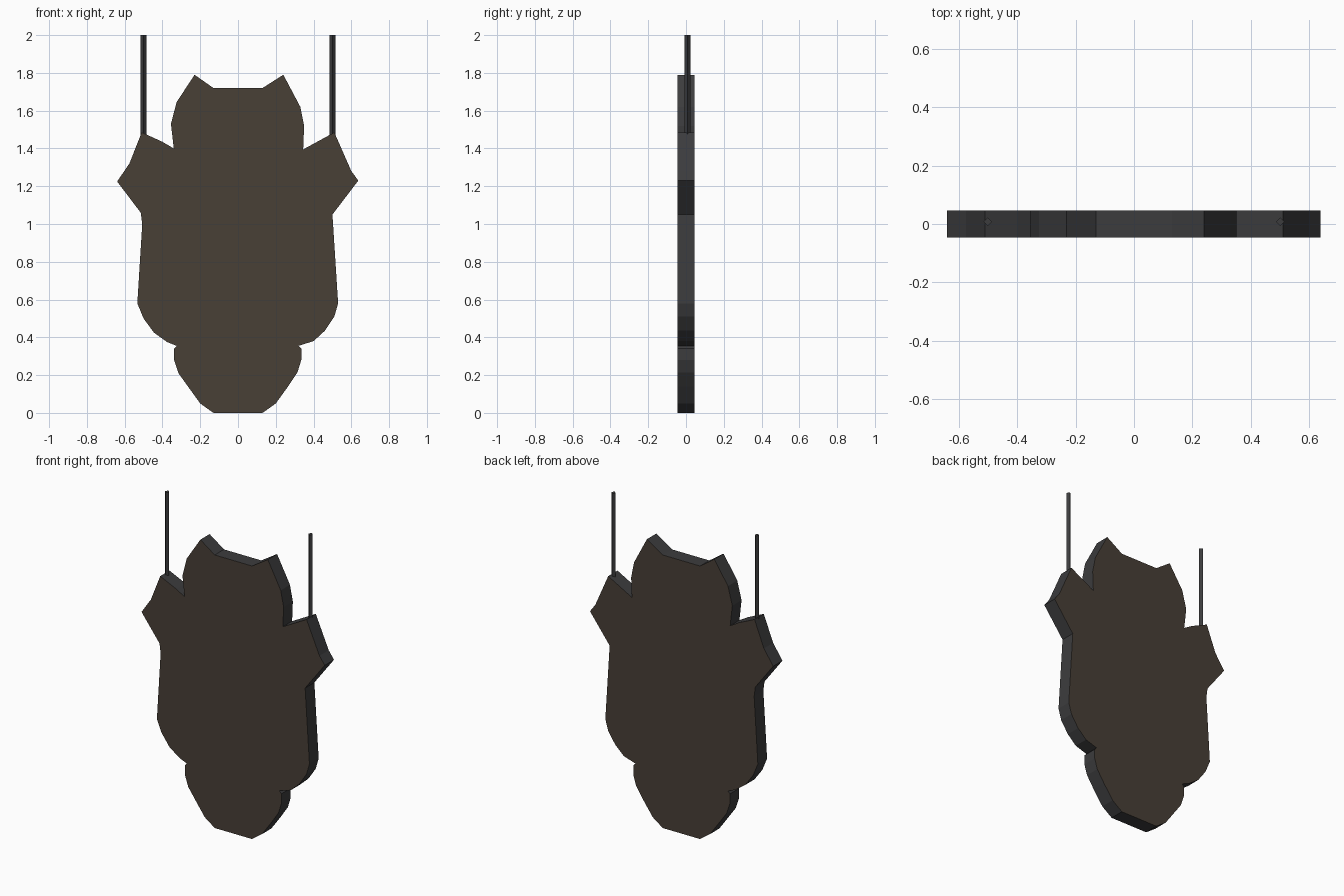
import bpy, bmesh, math

if "Cube" in bpy.data.objects:
    bpy.data.objects.remove(bpy.data.objects["Cube"])


def material(name, color):
    m = bpy.data.materials.new(name)
    m.diffuse_color = (*color, 1)
    m.use_nodes = True
    m.node_tree.nodes["Principled BSDF"].inputs["Base Color"].default_value = m.diffuse_color
    return m


wood = material("dark_wood", (0.065, 0.05, 0.037))
iron = material("dark_edge", (0.045, 0.045, 0.047))

# Sign silhouette in x, z, counter-clockwise from the bottom edge
OUTLINE = [
    (-.13, 0), (.13, 0), (.20, .05), (.265, .14), (.315, .215), (.335, .28),
    (.335, .34), (.32, .355), (.40, .38), (.46, .435), (.51, .51), (.53, .58),
    (.50, 1.05), (.637, 1.23), (.60, 1.28), (.51, 1.485), (.345, 1.395),
    (.35, 1.52), (.33, 1.62), (.24, 1.79), (.13, 1.72), (-.13, 1.72),
    (-.23, 1.79), (-.325, 1.645), (-.355, 1.53), (-.34, 1.40), (-.40, 1.435),
    (-.51, 1.485), (-.575, 1.32), (-.64, 1.225), (-.515, 1.06), (-.507, 1.0),
    (-.533, .58), (-.50, .50), (-.445, .425), (-.375, .375), (-.325, .355),
    (-.338, .34), (-.338, .28), (-.315, .21), (-.265, .14), (-.20, .05),
]
HALF = 0.046


def finish(name, bm, mats):
    bmesh.ops.recalc_face_normals(bm, faces=bm.faces)
    me = bpy.data.meshes.new(name)
    bm.to_mesh(me)
    bm.free()
    for m in mats:
        me.materials.append(m)
    ob = bpy.data.objects.new(name, me)
    bpy.context.collection.objects.link(ob)
    return ob


# Plate: wooden faces with a dark rim
bm = bmesh.new()
face = bm.faces.new([bm.verts.new((x, -HALF, z)) for x, z in OUTLINE])
ext = bmesh.ops.extrude_face_region(bm, geom=[face], use_keep_orig=True)
bmesh.ops.translate(bm, vec=(0, 2 * HALF, 0),
                    verts=[g for g in ext["geom"] if isinstance(g, bmesh.types.BMVert)])
for f in bm.faces:
    f.material_index = 1 if len(f.verts) == 4 else 0
bmesh.ops.triangulate(bm, faces=[f for f in bm.faces if len(f.verts) > 4])
finish("sign_plate", bm, [wood, iron])

# Hanging rods: four-sided, turned to a diamond section
for side, name in ((-1, "left_rod"), (1, "right_rod")):
    bm = bmesh.new()
    bottom, top = 1.47, 2.0
    bmesh.ops.create_cone(bm, cap_ends=True, segments=4, radius1=0.015,
                          radius2=0.015, depth=top - bottom)
    # keep a corner pointing along x
    for v in bm.verts:
        a = round(math.atan2(v.co.y, v.co.x) / (math.pi / 2)) * math.pi / 2
        v.co.x, v.co.y = 0.015 * math.cos(a), 0.015 * math.sin(a)
    bmesh.ops.translate(bm, vec=(side * 0.5, 0.008, (top + bottom) / 2), verts=bm.verts)
    finish(name, bm, [iron])
